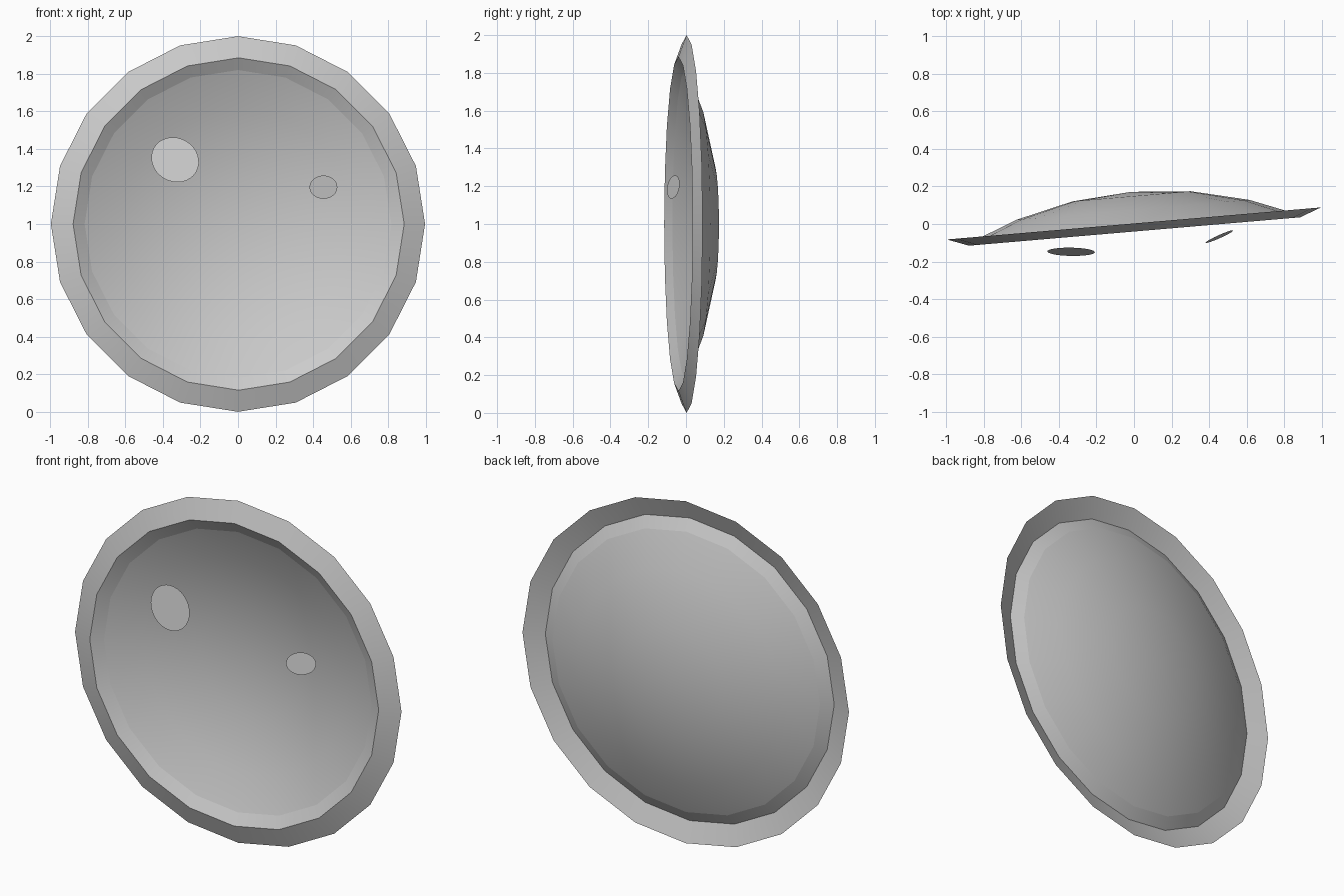
import bpy, math
from mathutils import Matrix

cube = bpy.data.objects.get("Cube")
if cube:
    bpy.data.objects.remove(cube, do_unlink=True)

SIDES = 20
TILT = Matrix.Rotation(math.radians(4.9), 4, 'Z')

# One plain grey for everything
grey = bpy.data.materials.new("light grey")
grey.use_nodes = True
colour = (0.6, 0.6, 0.6, 1)
grey.diffuse_color = colour
grey.node_tree.nodes["Principled BSDF"].inputs["Base Color"].default_value = colour


def add_mesh(name, verts, faces):
    mesh = bpy.data.meshes.new(name)
    mesh.from_pydata(verts, [], faces)
    mesh.materials.append(grey)
    obj = bpy.data.objects.new(name, mesh)
    bpy.context.collection.objects.link(obj)
    bpy.ops.object.select_all(action='DESELECT')
    obj.select_set(True)
    bpy.context.view_layer.objects.active = obj
    bpy.ops.object.shade_smooth_by_angle(angle=math.radians(30))
    return obj


def turned(name, profile):
    """Turn (radius, depth) points, outermost first, about the dish axis."""
    verts, faces, rings = [], [], []
    for r, y in profile:
        start = len(verts)
        count = SIDES if r > 0 else 1
        for i in range(count):
            a = 2 * math.pi * i / SIDES
            verts.append((r * math.sin(a), y, r * math.cos(a)))
        rings.append([start + i % count for i in range(SIDES)])
    for o, n in zip(rings, rings[1:]):
        for i in range(SIDES):
            j = (i + 1) % SIDES
            if n[i] == n[j]:
                faces.append((o[i], n[i], o[j]))
            else:
                faces.append((o[i], n[i], n[j], o[j]))
    obj = add_mesh(name, verts, faces)
    obj.matrix_world = Matrix.Translation((0, 0, 1)) @ TILT
    return obj


def spot(name, centre, half_x, half_z, roll, slope_x, slope_z):
    """Flat oval floating before the dish, leaning by the given slopes."""
    verts = []
    for i in range(32):
        a = 2 * math.pi * i / 32
        u, v = half_x * math.cos(a), half_z * math.sin(a)
        x = u * math.cos(roll) - v * math.sin(roll)
        z = u * math.sin(roll) + v * math.cos(roll)
        verts.append((x, slope_x * x + slope_z * z, z))
    obj = add_mesh(name, verts, [tuple(range(32))])
    obj.location = centre
    return obj


# Flared rim with a sharp lip and a narrow inner band
turned("rim", [(1.0, 0.003), (0.885, -0.04), (0.82, -0.002)])

# Shallow bowl, hollow to the front
turned("bowl", [(0.82, -0.002), (0.623, 0.0755), (0.316, 0.148), (0, 0.172)])

# Two oval spots in front of the bowl
spot("large_spot", (-0.335, -0.148, 1.342), 0.13, 0.116, math.radians(-30), 0.0, 0.185)
spot("small_spot", (0.455, -0.067, 1.196), 0.074, 0.062, 0.0, 0.44, 0.15)
